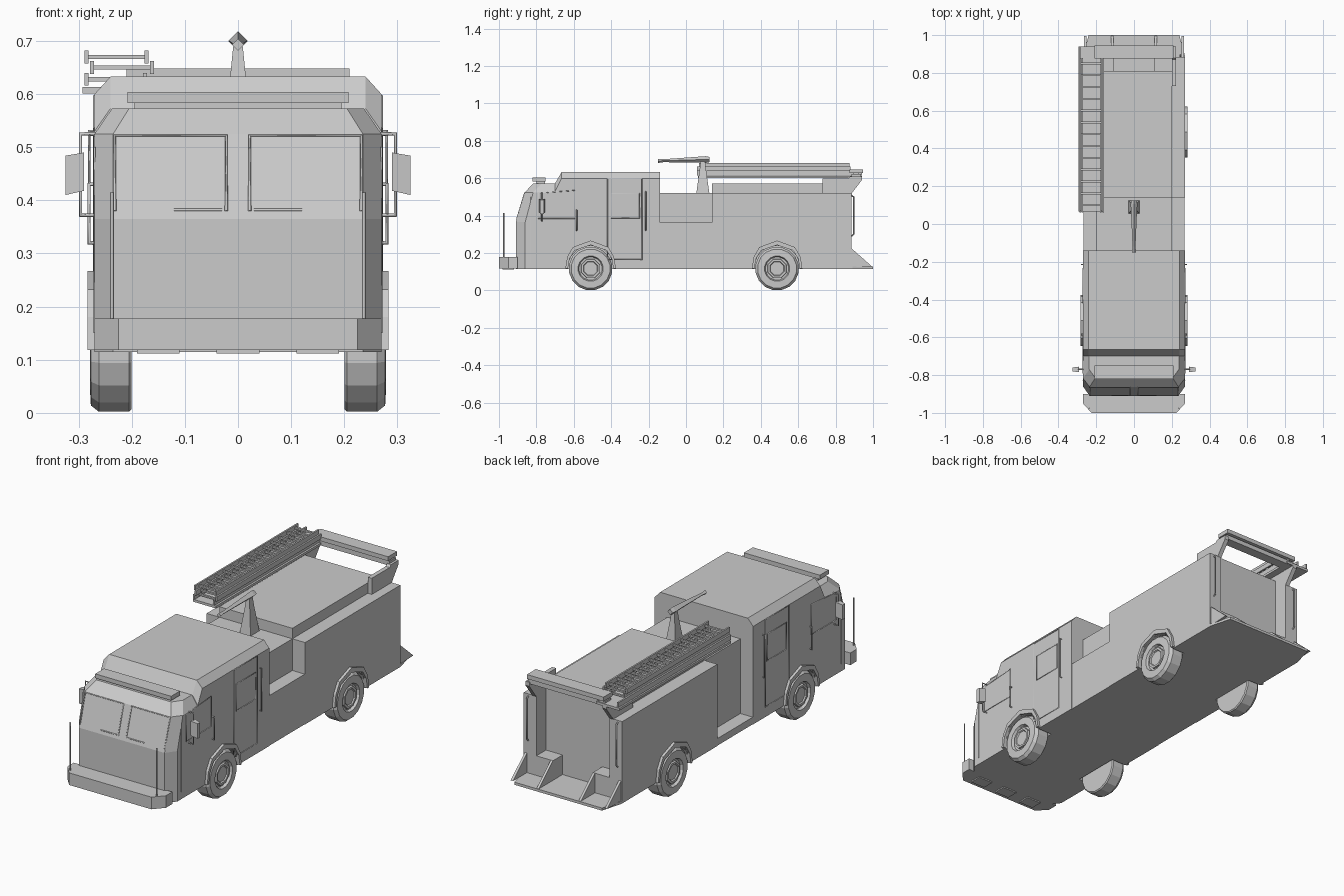
import bpy, bmesh
from math import sin, cos, pi
from mathutils import Vector

if "Cube" in bpy.data.objects:
    bpy.data.objects.remove(bpy.data.objects["Cube"])


def loft(name, rings):
    """Skin matching rings of points and cap both ends."""
    bm = bmesh.new()
    vs = [[bm.verts.new(p) for p in r] for r in rings]
    n = len(vs[0])
    for a, b in zip(vs, vs[1:]):
        for i in range(n):
            j = (i + 1) % n
            bm.faces.new((a[i], a[j], b[j], b[i]))
    bm.faces.new(vs[0])
    bm.faces.new(vs[-1])
    bmesh.ops.recalc_face_normals(bm, faces=bm.faces)
    me = bpy.data.meshes.new(name)
    bm.to_mesh(me)
    bm.free()
    ob = bpy.data.objects.new(name, me)
    bpy.context.collection.objects.link(ob)
    return ob


def box(name, x0, x1, y0, y1, z0, z1):
    return loft(name, [[(x0, y0, z), (x1, y0, z), (x1, y1, z), (x0, y1, z)] for z in (z0, z1)])


def prism(name, x0, x1, prof):
    return loft(name, [[(x, y, z) for y, z in prof] for x in (x0, x1)])


def plan(name, pts, z0, z1):
    return loft(name, [[(x, y, z) for x, y in pts] for z in (z0, z1)])


def tube(name, pts, r, closed=False):
    cu = bpy.data.curves.new(name, 'CURVE')
    cu.dimensions = '3D'
    cu.bevel_depth = r
    cu.bevel_resolution = 0
    cu.use_fill_caps = True
    sp = cu.splines.new('POLY')
    sp.points.add(len(pts) - 1)
    for p, q in zip(sp.points, pts):
        p.co = (*q, 1)
    sp.use_cyclic_u = closed
    ob = bpy.data.objects.new(name, cu)
    bpy.context.collection.objects.link(ob)
    return ob


def disc(x, r, y, z, n=16):
    return [(x, y + r * cos(2 * pi * (i + .5) / n), z + r * sin(2 * pi * (i + .5) / n)) for i in range(n)]


def cut(ob, cutter):
    m = ob.modifiers.new("well", 'BOOLEAN')
    m.object = cutter
    m.solver = 'EXACT'


WHEELS = {"front": -.51, "rear": .487}
WZ = .117
SIDES = ((1, "right"), (-1, "left"))

# Cab nose: plan outline with chamfered corners, raked windshield
nose = []
for z, yf, wf, w in ((.115, -.91, .235, .27), (.365, -.91, .235, .27),
                     (.525, -.862, .235, .27), (.573, -.815, .205, .237)):
    yc = max(yf + .045, -.86)
    nose.append([(-wf, yf, z), (wf, yf, z), (w, yc, z), (w, -.69, z), (-w, -.69, z), (-w, yc, z)])
loft("cab_nose", nose)

# Main cab with chamfered roof edges
cab = loft("cab", [[(-.27, y, .115), (.27, y, .115), (.27, y, zs), (.24, y, zt), (-.24, y, zt), (-.27, y, zs)]
                   for y, zs, zt in ((-.70, .53, .573), (-.665, .60, .633), (-.14, .60, .633))])

# Pump section with side shelf and recess
box("pump_base", -.2, .268, -.145, .145, .115, .363)
box("pump_top", -.2, .2, -.145, .145, .36, .52)
box("pump_left_floor", -.268, -.2, -.145, .145, .115, .15)

# Rear body with recessed back
box("body_center", -.2, .2, .14, .81, .115, .572)
walls = {s: box(f"body_wall_{n}", *sorted((s * .2, s * .27)), .14, .885, .115, .52) for s, n in SIDES}

# Rear step and front bumper
plan("rear_step", [(-.27, .8), (.27, .8), (.27, .89), (.24, 1), (-.24, 1), (-.27, .89)], .115, .128)
plan("bumper", [(-.27, -.9), (-.27, -.95), (-.225, -1), (.225, -1), (.27, -.95), (.27, -.9)], .118, .178)
for i in range(3):
    box("bumper_underplate", -.19 + i * .15, -.11 + i * .15, -.98, -.92, .112, .12)

for s, n in SIDES:
    # Wheels, wheel wells and arches
    for w, y in WHEELS.items():
        loft(f"{w}_wheel_{n}", [disc(s * x, r, y, WZ) for x, r in
             ((.2, .112), (.205, .117), (.262, .117), (.277, .105), (.279, .068), (.266, .062))])
        loft(f"{w}_hub_{n}", [disc(s * x, r, y, WZ, 8) for x, r in
             ((.26, .056), (.275, .053), (.275, .042), (.269, .038))])
        well = loft(f"{w}_well_cutter_{n}", [disc(s * x, .124, y, WZ) for x in (.19, .3)])
        well.hide_render = True
        well.hide_viewport = True
        well.display_type = 'WIRE'
        cut(cab if w == "front" else walls[s], well)
        outer = [(-.135, .118), (-.125, .18), (-.095, .232), (0, .267), (.095, .232), (.125, .18), (.135, .118)]
        inner = [(a * .9, .118 + (z - .118) * .84) for a, z in outer[::-1]]
        prism(f"{w}_arch_{n}", s * .255, s * .283, [(y + a, z) for a, z in outer + inner])

    # Rear beam brackets, step gussets, rear boxes, handrails
    prism(f"rear_bracket_{n}", s * .2, s * .222,
          [(.73, .518), (.885, .518), (.94, .59), (.94, .61), (.88, .61), (.87, .6), (.73, .6)])
    for x in (.115, .258):
        prism(f"step_gusset_{n}", s * (x - .006), s * (x + .006), [(.81, .12), (.81, .225), (.885, .225), (.995, .128)])
    box(f"rear_locker_{n}", *sorted((s * .115, s * .2)), .81, .885, .12, .225)
    tube(f"rear_handrail_{n}", [(s * .245, .884, .29), (s * .245, .896, .3), (s * .245, .896, .5), (s * .245, .884, .51)], .004)

    # Mirror with bracket, cab handles, marker pole
    y = -.77
    tube(f"mirror_bracket_{n}", [(s * .265, y, .525), (s * .296, y, .525), (s * .296, y, .372), (s * .265, y, .372)], .004)
    loft(f"mirror_{n}", [[(s * x, ya, z0), (s * x, yb, z0), (s * x, yb, z1), (s * x, ya, z1)]
         for x, ya, yb, z0, z1 in ((.29, -.785, -.755, .418, .49), (.325, -.78, -.76, .41, .484))])
    tube(f"front_handle_{n}", [(s * .268, -.585, .43), (s * .28, -.585, .43), (s * .28, -.585, .32), (s * .268, -.585, .32)], .004)
    tube(f"rear_handle_{n}", [(s * .268, -.215, .53), (s * .28, -.215, .53), (s * .28, -.215, .32), (s * .268, -.215, .32)], .003)
    tube(f"marker_pole_{n}", [(s * .237, -.975, .17), (s * .237, -.975, .415)], .0035)

    # Door and window outlines
    for part, a, b, z0, z1 in (("front_window", -.79, -.595, .385, .535), ("rear_door", -.42, -.235, .165, .597),
                               ("rear_window", -.4, -.248, .388, .52)):
        top = (s * .269, a, min(z1, .52)) if part == "front_window" else (s * .27, a, z1)
        tube(f"{part}_trim_{n}", [(s * .27, a, z0), (s * .27, b, z0), (s * .27, b, z1), top], .003, True)
    tube(f"front_door_seam_{n}", [(s * .27, -.83, .15), (s * .27, -.83, .5)], .002)

    # Windshield pane outlines and wipers on the raked glass
    def glass(x, z):
        return (x, -.91 + (z - .365) * .3, z)
    tube(f"windshield_trim_{n}", [glass(s * x, z) for x, z in ((.022, .38), (.022, .522), (.232, .522), (.232, .38))], .003)
    tube(f"wiper_{n}", [glass(s * x, .382) for x in (.03, .12)], .003)

# Front light bar
box("light_bar_foot", -.195, .195, -.80, -.755, .57, .585)
box("light_bar", -.208, .208, -.82, -.75, .583, .604)

# Rear beam
box("rear_beam_upper", -.21, .21, .875, .945, .627, .648)
box("rear_beam_lower", -.21, .21, .885, .935, .6, .622)
box("rear_beam_core", -.19, .19, .895, .925, .615, .63)

# Deck gun
loft("gun_stand", [[(-w, .09 - d, z), (w, .09 - d, z), (w, .09 + d, z), (-w, .09 + d, z)]
                   for w, d, z in ((.03, .035, .518), (.014, .018, .64), (.009, .012, .69))])
loft("gun_barrel", [[(r, y, z), (0, y, z + r), (-r, y, z), (0, y, z - r)]
                    for y, z, r in ((.125, .7, .014), (.105, .7, .018), (.05, .699, .015), (-.12, .694, .008), (-.15, .693, .011))])

# Stacked ladders on a tray
box("ladder_tray", -.293, -.165, .065, .94, .601, .613)
for k, (x0, x1, z, y0, y1) in enumerate(((-.285, -.175, .628, .06, .94), (-.275, -.162, .65, .06, .88), (-.285, -.172, .67, .07, .875))):
    for x in (x0, x1):
        box(f"ladder_{k}_rail", x - .004, x + .004, y0, y1, z - .012, z + .012)
    for i in range(13):
        y = .1 + i * .0625
        box(f"ladder_{k}_rung", x0, x1, y - .005, y + .005, z - .004, z + .004)
